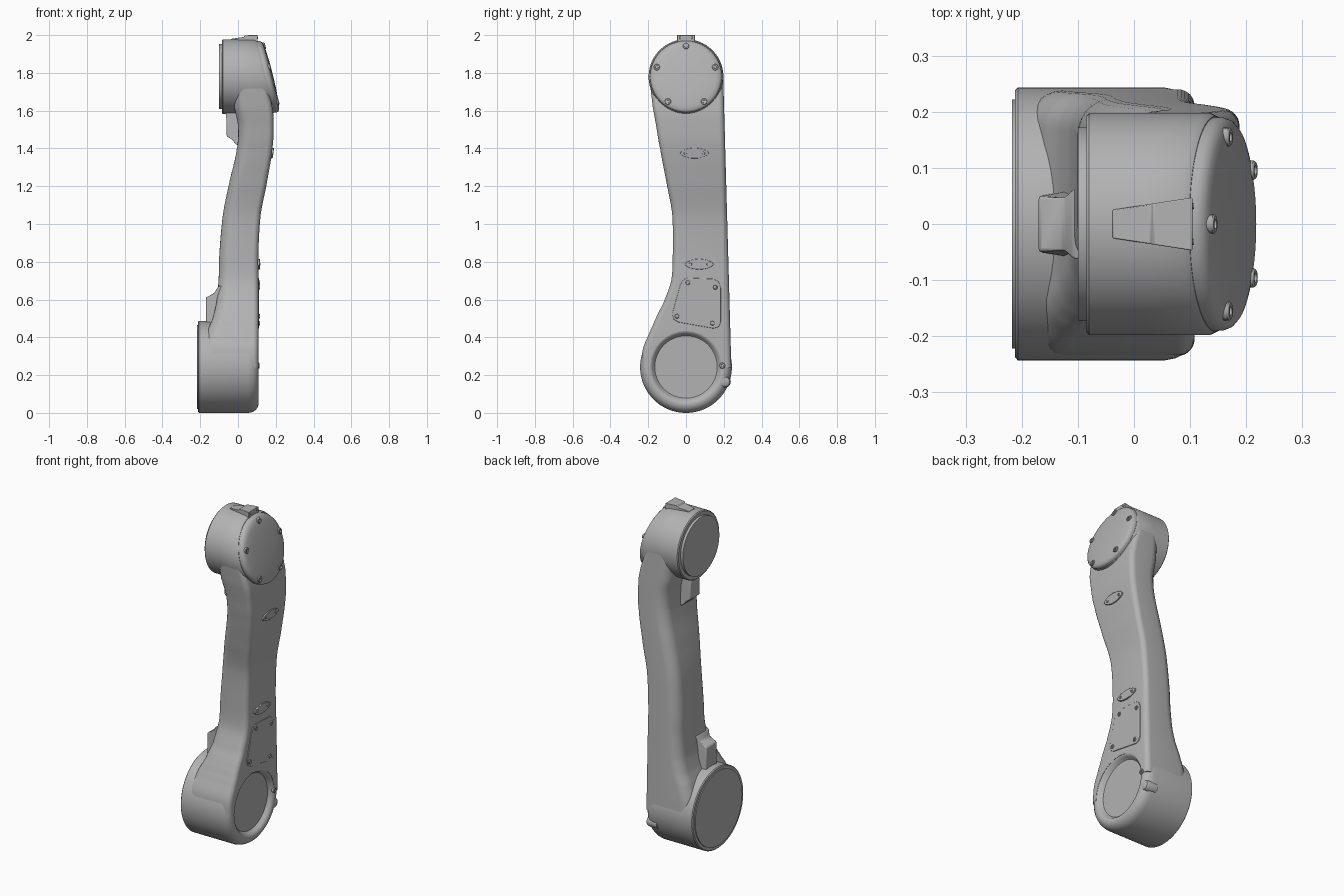
import bpy
import bmesh
import math

if "Cube" in bpy.data.objects:
    bpy.data.objects.remove(bpy.data.objects["Cube"], do_unlink=True)

# Single painted-metal colour
GREY = (0.45, 0.45, 0.45, 1)
metal = bpy.data.materials.new("grey_metal")
metal.use_nodes = True
metal.diffuse_color = GREY
metal.node_tree.nodes["Principled BSDF"].inputs["Base Color"].default_value = GREY

LOW_Z, LOW_R = 0.243, 0.243      # lower joint
TOP_Z, TOP_R = 1.78, 0.198       # upper joint
TILT = -0.243                    # slope of the upper joint's outer face
FACE_X = 0.145                   # that face at the joint centre


def loft(name, rings, bevel=0, angle=35):
    """Skin a list of equal rings and close both ends."""
    bm = bmesh.new()
    rows = [[bm.verts.new(p) for p in ring] for ring in rings]
    n = len(rows[0])
    for a, b in zip(rows, rows[1:]):
        for i in range(n):
            j = (i + 1) % n
            bm.faces.new((a[i], a[j], b[j], b[i]))
    bm.faces.new(rows[0])
    bm.faces.new(rows[-1])
    bmesh.ops.recalc_face_normals(bm, faces=bm.faces)
    mesh = bpy.data.meshes.new(name)
    bm.to_mesh(mesh)
    bm.free()
    obj = bpy.data.objects.new(name, mesh)
    bpy.context.collection.objects.link(obj)
    mesh.materials.append(metal)
    if bevel:
        mod = obj.modifiers.new("soft_edges", 'BEVEL')
        mod.width, mod.segments = bevel, 2
    smooth(obj, angle)
    return obj


def smooth(obj, angle=35):
    bpy.ops.object.select_all(action='DESELECT')
    obj.select_set(True)
    bpy.context.view_layer.objects.active = obj
    bpy.ops.object.shade_smooth_by_angle(angle=math.radians(angle))


def turned(name, profile, y, z, segments=96):
    """Turn (x, radius, tilt) points around an axis along x."""
    rings = []
    for x, r, tilt in profile:
        ring = []
        for i in range(segments):
            a = math.tau * i / segments
            dz = r * math.sin(a)
            ring.append((x + tilt * dz, y + r * math.cos(a), z + dz))
        rings.append(ring)
    return loft(name, rings)


def screw(name, x, y, z, r, tilt=0):
    steps = [(-0.02, 1), (0.004, 1), (0.007, 0.85), (0.007, 0.5), (0, 0.45)]
    return turned(name, [(x + h, r * k, tilt) for h, k in steps], y, z, 16)


def block(name, outline, half, bevel=0.006):
    """Side outline in x and z, with a half width that depends on x."""
    return loft(name, [[(x, s * half(x), z) for x, z in outline] for s in (-1, 1)], bevel)


# Arm guide stations: height, inner x, outer x, front y
STATIONS = [
    (0.24, -0.19, 0.108, -0.235), (0.34, -0.19, 0.108, -0.228),
    (0.44, -0.16, 0.108, -0.187), (0.5, -0.135, 0.108, -0.16),
    (0.58, -0.115, 0.108, -0.12), (0.7, -0.103, 0.108, -0.078),
    (0.85, -0.098, 0.108, -0.07), (1.05, -0.08, 0.12, -0.073),
    (1.2, -0.05, 0.15, -0.1), (1.4, -0.006, 0.182, -0.137),
    (1.52, 0, 0.188, -0.158), (1.62, -0.02, 0.181, -0.176),
    (TOP_Z, -0.03, 0.14, -0.193),
]


def blend(a, b, c, d, t):
    return 0.5 * (2 * b + (c - a) * t + (2 * a - 5 * b + 4 * c - d) * t ** 2
                  + (3 * b - a - 3 * c + d) * t ** 3)


def stations(steps=6):
    last = len(STATIONS) - 1
    for i in range(last):
        four = [STATIONS[min(max(k, 0), last)] for k in range(i - 1, i + 3)]
        for s in range(steps):
            t = s / steps
            z = four[1][0] + (four[2][0] - four[1][0]) * t
            yield [z] + [blend(*[f[k] for f in four], t) for k in (1, 2, 3)]
    yield list(STATIONS[-1])


def outer_x(z):
    return min(stations(), key=lambda s: abs(s[0] - z))[2]


def section(z, x0, x1, y0, segs=7):
    """Rounded section, softer on the inner side."""
    y1 = 0.197 + (TOP_Z - z) * 0.028
    ring = []
    for k, (x, y, r) in enumerate([(x1, y1, 0.03), (x0, y1, 0.065), (x0, y0, 0.065), (x1, y0, 0.03)]):
        cx = x - r if x == x1 else x + r
        cy = y - r if y == y1 else y + r
        for i in range(segs + 1):
            a = (k + i / segs) * math.pi / 2
            ring.append((cx + r * math.cos(a), cy + r * math.sin(a), z))
    return ring


# Arm, with room cut out for the round recess
arm = loft("arm", [section(*s) for s in stations()])
cutter = turned("recess_cutter", [(0.06, 0.19, 0), (0.2, 0.19, 0)], 0, LOW_Z)
cutter.hide_render = True
cut = arm.modifiers.new("recess", 'BOOLEAN')
cut.operation, cut.object = 'DIFFERENCE', cutter
bpy.context.view_layer.objects.active = arm
bpy.ops.object.modifier_apply(modifier=cut.name)
bpy.data.objects.remove(cutter, do_unlink=True)
smooth(arm)

# Lower joint with rounded outer rim and recess
lower = [(-0.212, 0.238), (-0.207, LOW_R), (0.055, LOW_R), (0.075, 0.239), (0.093, 0.229),
         (0.104, 0.215), (0.108, 0.2), (0.106, 0.187), (0.098, 0.177), (0.085, 0.17),
         (0.08, 0.165), (0.08, 0.02)]
turned("lower_joint", [(x, r, 0) for x, r in lower], 0, LOW_Z)
turned("lower_flange", [(-0.2, 0.222, 0), (-0.217, 0.222, 0), (-0.217, 0.02, 0)], 0, LOW_Z)

# Upper joint with tilted outer face
turned("upper_joint", [(-0.085, 0.193, 0), (-0.08, TOP_R, 0), (0.02, TOP_R, 0),
                       (FACE_X - 0.012, TOP_R, TILT), (FACE_X, 0.192, TILT),
                       (FACE_X, 0.02, TILT)], 0, TOP_Z)
turned("upper_flange", [(-0.07, 0.172, 0), (-0.1, 0.172, 0), (-0.1, 0.02, 0)], 0, TOP_Z)

# Domed cover and its five screws
dome = [(-0.01, 0.19), (0.012, 0.19), (0.022, 0.186), (0.029, 0.178), (0.034, 0.16),
        (0.038, 0.12), (0.041, 0.07), (0.042, 0.015)]
turned("domed_cover", [(FACE_X + h, r, TILT) for h, r in dome], 0, TOP_Z)
for i in range(5):
    a = math.pi / 2 + math.tau * i / 5
    dz = 0.163 * math.sin(a)
    screw(f"cover_screw_{i + 1}", FACE_X + 0.033 + TILT * dz, 0.163 * math.cos(a),
          TOP_Z + dz, 0.017, TILT)

# Top latch
block("top_latch", [(-0.038, 1.95), (-0.038, 1.98), (0.03, 1.99), (0.035, 1.999),
                    (0.104, 2.0), (0.104, 1.95)], lambda x: 0.025 + (x + 0.04) * 0.155, 0.002)
for side in (-1, 1):
    screw(f"latch_pin_{side}", 0.1, side * 0.032, 1.986, 0.006)

# Cable connectors on the inner side
block("lower_connector", [(-0.17, 0.46), (-0.17, 0.61), (-0.125, 0.635), (-0.108, 0.665),
                          (-0.08, 0.68), (-0.08, 0.46)],
      lambda x: 0.05 if x < -0.115 else 0.065)
block("upper_connector", [(-0.063, 1.6), (-0.06, 1.465), (-0.03, 1.445), (-0.01, 1.42),
                          (0.04, 1.41), (0.04, 1.6)],
      lambda x: 0.045 if x < -0.02 else 0.055)


def plate(name, outline, height):
    """Thin plate that follows the outer face of the arm."""
    return loft(name, [[(outer_x(z) + h, y, z) for y, z in outline]
                       for h in (-0.01, height)], 0.002)


# Lens-shaped covers
for name, y, z in (("upper_badge", 0.045, 1.375), ("lower_badge", 0.07, 0.787)):
    angles = [math.tau * i / 32 for i in range(32)]
    plate(name, [(y + 0.076 * math.cos(a),
                  z + 0.028 * math.sin(a) * abs(math.sin(a)) ** 0.3) for a in angles], 0.008)
    for side in (-1, 1):
        screw(f"{name}_screw_{side}", outer_x(z) + 0.004, y + side * 0.047, z, 0.008)

# Access hatch
plate("access_hatch", [(0.01, 0.715), (0.145, 0.71), (0.172, 0.695), (0.184, 0.665),
                       (0.184, 0.48), (0.172, 0.455), (0.145, 0.447), (-0.04, 0.48),
                       (-0.065, 0.495), (-0.073, 0.525), (-0.03, 0.68), (-0.015, 0.705)], 0.004)
for i, (y, z) in enumerate([(0.01, 0.69), (0.155, 0.665), (0.14, 0.475), (-0.048, 0.512)]):
    screw(f"hatch_screw_{i + 1}", 0.11, y, z, 0.012)

# Cable boss and port beside the recess
turned("cable_boss", [(0.03, 0.032, 0), (0.085, 0.032, 0), (0.1, 0.026, 0), (0.107, 0.012, 0)],
       0.205, 0.165, 32)
screw("side_port", 0.106, 0.192, 0.25, 0.016)
